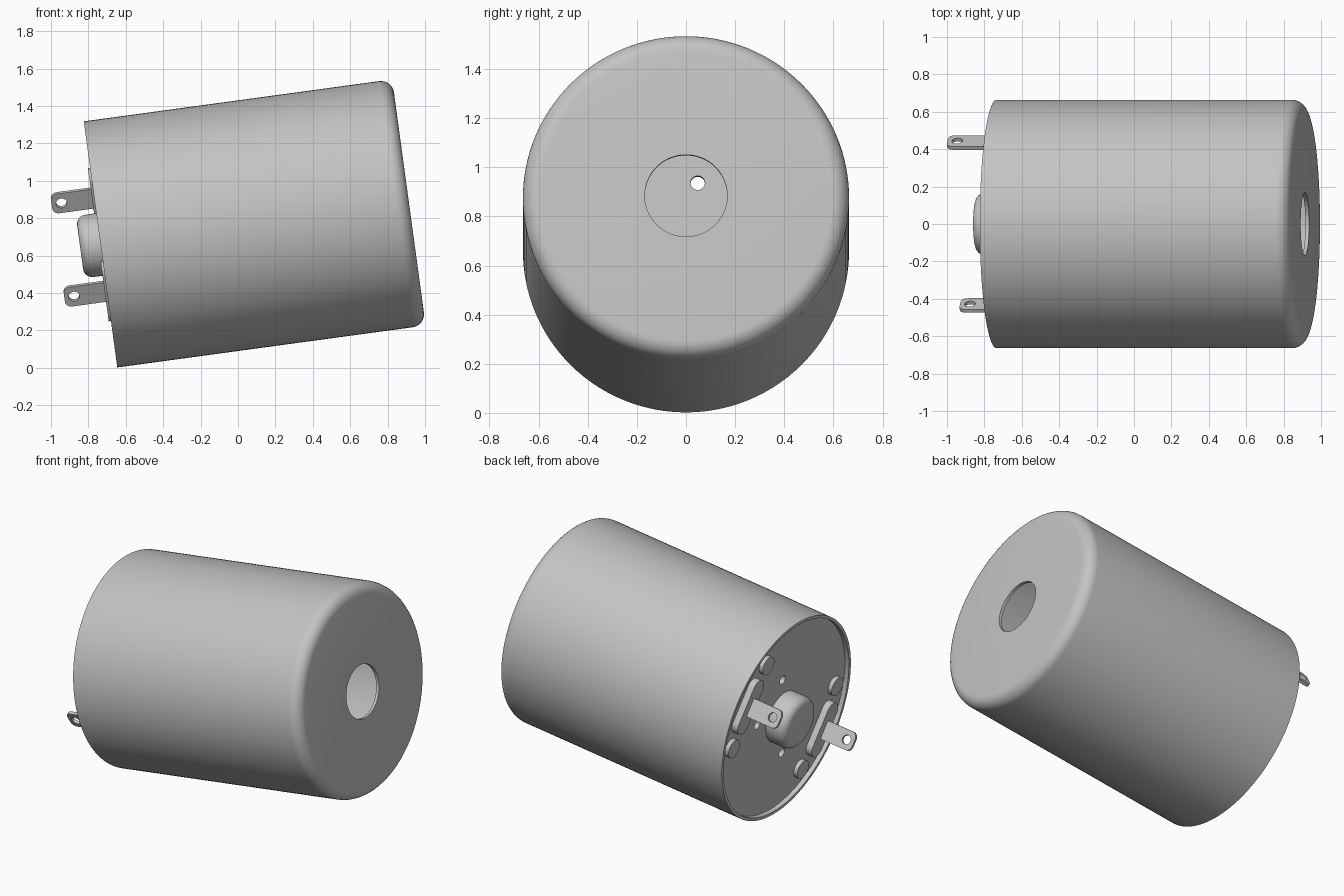
import bpy, bmesh
from math import sin, cos, pi, radians
from mathutils import Matrix, Vector

cube = bpy.data.objects.get("Cube")
if cube:
    bpy.data.objects.remove(cube, do_unlink=True)

metal = bpy.data.materials.new("grey_metal")
metal.use_nodes = True
GREY = (0.55, 0.55, 0.55, 1)
metal.diffuse_color = GREY
metal.node_tree.nodes["Principled BSDF"].inputs["Base Color"].default_value = GREY

# The motor axis runs along local x from the open rim, tilted upward
RADIUS, LENGTH, WALL = 0.664, 1.664, 0.02
TILT = Matrix.Translation((-0.735, 0, 0.66)) @ Matrix.Rotation(radians(-7.75), 4, 'Y')


def finish(obj):
    """Weld, shade and colour one part."""
    mesh = obj.data
    bm = bmesh.new()
    bm.from_mesh(mesh)
    bmesh.ops.remove_doubles(bm, verts=bm.verts, dist=0.0005)
    bmesh.ops.recalc_face_normals(bm, faces=bm.faces)
    bm.to_mesh(mesh)
    bm.free()
    mesh.materials.clear()
    mesh.materials.append(metal)
    bpy.ops.object.select_all(action='DESELECT')
    obj.select_set(True)
    bpy.context.view_layer.objects.active = obj
    bpy.ops.object.shade_smooth_by_angle(angle=radians(30))


def lathe(name, profile, steps=128):
    """Spin a closed (along, radius) profile about the motor axis."""
    bm = bmesh.new()
    verts = [bm.verts.new((s, 0, r)) for s, r in profile]
    edges = [bm.edges.new((v, verts[(i + 1) % len(verts)])) for i, v in enumerate(verts)]
    bmesh.ops.spin(bm, geom=verts + edges, cent=(0, 0, 0), axis=(1, 0, 0),
                   angle=2 * pi, steps=steps, use_merge=True)
    mesh = bpy.data.meshes.new(name)
    bm.to_mesh(mesh)
    bm.free()
    obj = bpy.data.objects.new(name, mesh)
    bpy.context.collection.objects.link(obj)
    obj.matrix_world = TILT
    finish(obj)


def arc(cx, cy, r, start, end, n=8):
    return [(cx + r * cos(radians(start + (end - start) * i / n)),
             cy + r * sin(radians(start + (end - start) * i / n))) for i in range(n + 1)]


def circle(cx, cy, r, n=32):
    return arc(cx, cy, r, 0, 360, n)[:-1]


def rounded(x0, x1, y0, y1, r):
    pts = []
    corners = [(x1 - r, y1 - r), (x0 + r, y1 - r), (x0 + r, y0 + r), (x1 - r, y0 + r)]
    for i, (cx, cy) in enumerate(corners):
        for p in arc(cx, cy, r, 90 * i, 90 * i + 90):
            if not pts or (Vector(p) - Vector(pts[-1])).length > 0.001:
                pts.append(p)
    if (Vector(pts[0]) - Vector(pts[-1])).length < 0.001:
        pts.pop()
    return pts


def sheet(name, outlines, thickness, matrix):
    """Extrude filled outlines; inner outlines become holes."""
    curve = bpy.data.curves.new(name, 'CURVE')
    curve.dimensions, curve.fill_mode = '2D', 'BOTH'
    curve.extrude = thickness / 2
    for pts in outlines:
        spline = curve.splines.new('POLY')
        spline.points.add(len(pts) - 1)
        for point, (x, y) in zip(spline.points, pts):
            point.co = (x, y, 0, 1)
        spline.use_cyclic_u = True
    obj = bpy.data.objects.new(name, curve)
    bpy.context.collection.objects.link(obj)
    obj.matrix_world = TILT @ matrix
    bpy.ops.object.select_all(action='DESELECT')
    obj.select_set(True)
    bpy.context.view_layer.objects.active = obj
    bpy.ops.object.convert(target='MESH')
    finish(bpy.context.view_layer.objects.active)


def frame(x_axis, y_axis, origin):
    x, y = Vector(x_axis), Vector(y_axis)
    return Matrix((x, y, x.cross(y))).transposed().to_4x4().copy() if origin is None else \
        Matrix.Translation(origin) @ Matrix((x, y, x.cross(y))).transposed().to_4x4()


def polar(r, degrees):
    return r * cos(radians(degrees)), r * sin(radians(degrees))


# Hollow can with a rounded closed end and a shaft opening
FILLET, BORE = 0.07, 0.168
can = [(0, RADIUS)]
can += [(s, r) for s, r in arc(LENGTH - FILLET, RADIUS - FILLET, FILLET, 90, 0)]
can += [(LENGTH, BORE), (LENGTH - WALL, BORE)]
can += arc(LENGTH - FILLET, RADIUS - FILLET, FILLET - WALL, 0, 90)
can += [(0, RADIUS - WALL)]
lathe("can", can)

# Recessed end plate with four vent holes
across, up = (0, 1, 0), (0, 0, 1)
vents = [circle(*polar(0.275, a), 0.029) for a in (10, 80, 190, 260)]
sheet("end_plate", [circle(0, 0, RADIUS - WALL / 2, 128)] + vents, 0.03,
      frame(across, up, (0.045, 0, 0)))

# Bearing boss with a rounded rim
boss = [(0.035, 0), (0.035, BORE)] + arc(-0.06, BORE - 0.05, 0.05, 90, 180) + [(-0.11, 0)]
lathe("bearing_boss", boss, 64)

# Rivet discs
for i, angle in enumerate((0, 60, 180, 240)):
    y, z = polar(0.54, angle)
    sheet(f"rivet_{i + 1}", [circle(y, z, 0.06)], 0.03, frame(across, up, (0.018, 0, 0)))

# Two opposite terminals: insulating pad and a pierced blade
for side, angle in (("back", 30), ("front", 210)):
    y, z = polar(0.503, angle)
    tangent = (0, -sin(radians(angle)), cos(radians(angle)))
    outward = (0, cos(radians(angle)), sin(radians(angle)))
    sheet(f"terminal_pad_{side}", [rounded(-0.06, 0.06, -0.178, 0.178, 0.06)], 0.046,
          frame(outward, tangent, (0.011, y, z)))
    sheet(f"terminal_blade_{side}",
          [rounded(-0.23, 0.02, -0.06, 0.06, 0.035), circle(-0.177, 0, 0.029)], 0.02,
          frame((1, 0, 0), tangent, (0, y, z)))
